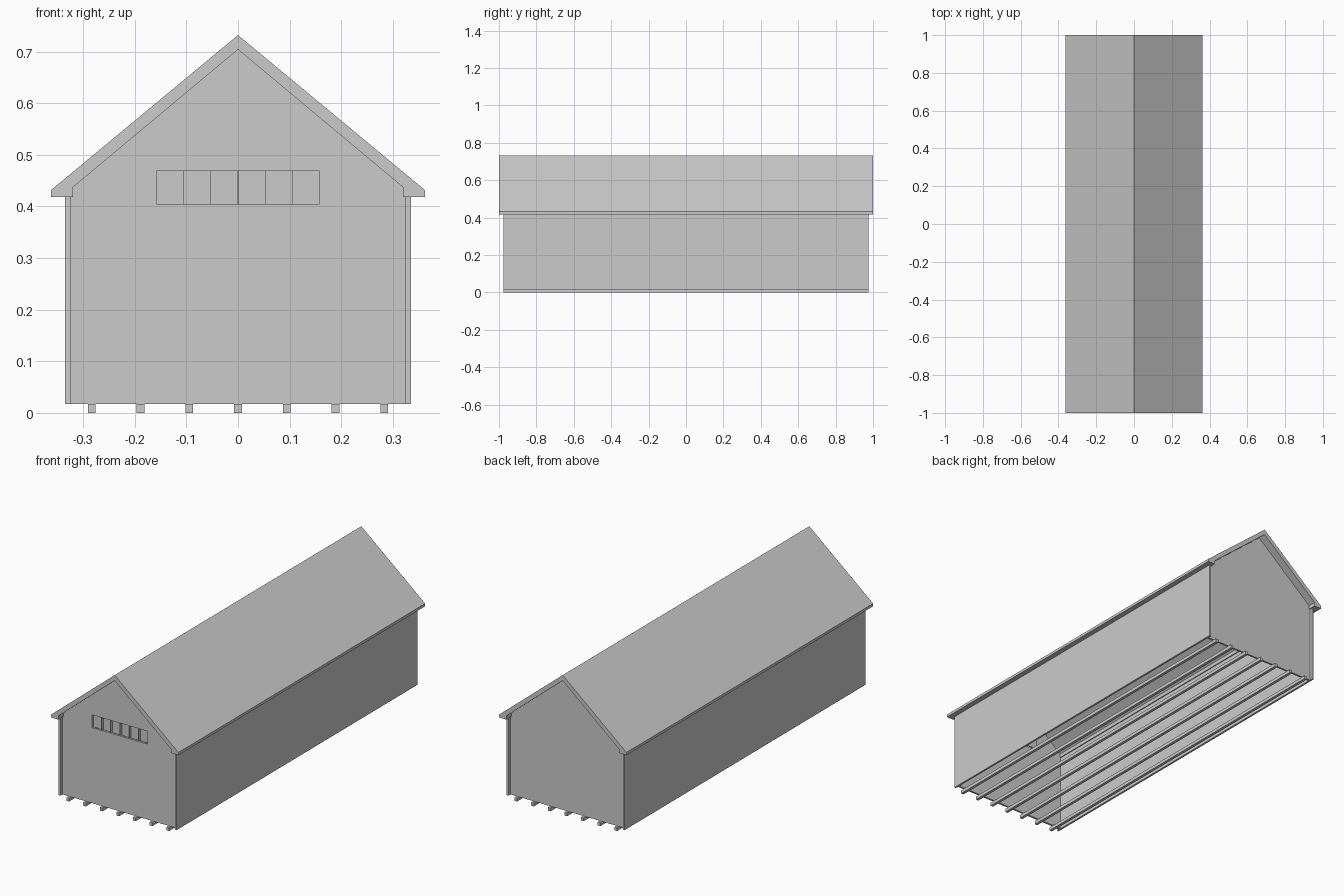
import bpy
import bmesh

cube = bpy.data.objects.get("Cube")
if cube:
    bpy.data.objects.remove(cube, do_unlink=True)

grey = bpy.data.materials.new("plain_grey")
grey.use_nodes = True
grey.diffuse_color = (0.6, 0.6, 0.6, 1)
grey.node_tree.nodes["Principled BSDF"].inputs["Base Color"].default_value = (0.6, 0.6, 0.6, 1)


def prism(name, outline, y0, y1):
    """Extrude an (x, z) outline along y."""
    bm = bmesh.new()
    face = bm.faces.new([bm.verts.new((x, y0, z)) for x, z in outline])
    ext = bmesh.ops.extrude_face_region(bm, geom=[face])
    verts = [v for v in ext["geom"] if isinstance(v, bmesh.types.BMVert)]
    bmesh.ops.translate(bm, verts=verts, vec=(0, y1 - y0, 0))
    bmesh.ops.recalc_face_normals(bm, faces=bm.faces[:])
    mesh = bpy.data.meshes.new(name)
    bm.to_mesh(mesh)
    bm.free()
    mesh.materials.append(grey)
    obj = bpy.data.objects.new(name, mesh)
    bpy.context.collection.objects.link(obj)
    return obj


def box(name, x0, x1, y0, y1, z0, z1):
    return prism(name, [(x0, z0), (x1, z0), (x1, z1), (x0, z1)], y0, y1)


def mirrored(half):
    """Complete an outline that starts and ends on the centre line."""
    return half + [(-x, z) for x, z in reversed(half) if x > 0]


FLOOR = 0.017     # underside of the walls
END = 0.975       # end of the side walls
GABLE = 0.958     # outer face of the gables
THICK = 0.01

# Roof: one folded shell with boxed eaves
right = [(0, 0.732), (0.362, 0.432), (0.362, 0.418), (0.32, 0.418), (0.32, 0.437), (0, 0.704)]
left = [(-x, z) for x, z in reversed(right[1:-1])]
prism("roof", right + left, -1, 1)

# Long side walls
for side, s in (("left", 1), ("right", -1)):
    x0, x1 = sorted((s * 0.325, s * 0.335))
    box(side + "_wall", x0, x1, -END, END, FLOOR, 0.42)

# Gable walls
gable = mirrored([(0, 0.704), (0.32, 0.437), (0.325, 0.42), (0.325, FLOOR)])
prism("back_gable", gable, GABLE - THICK, GABLE)
front = prism("front_gable", gable, -GABLE, -GABLE + THICK)

# Window opening in the front gable
W, Z0, Z1 = 0.157, 0.404, 0.47
cutter = box("window_cutter", -W, W, -1, -0.9, Z0, Z1)
cutter.hide_render = True
cutter.hide_viewport = True
cut = front.modifiers.new("window_opening", "BOOLEAN")
cut.operation = "DIFFERENCE"
cut.solver = "EXACT"
cut.object = cutter

# Recessed window panel with thin upright bars
back = -GABLE + 0.016
box("window_panel", -W - 0.003, W + 0.003, back, back + 0.006, Z0 - 0.003, Z1 + 0.003)
for i in range(1, 6):
    x = -W + i * 2 * W / 6
    box(f"window_bar_{i}", x - 0.0005, x + 0.0005, -GABLE, back, Z0, Z1)

# Floor joists along the whole length
for i in range(7):
    x = (i - 3) * 0.0945
    box(f"joist_{i + 1}", x - 0.0075, x + 0.0075, -END, END, 0, FLOOR)
